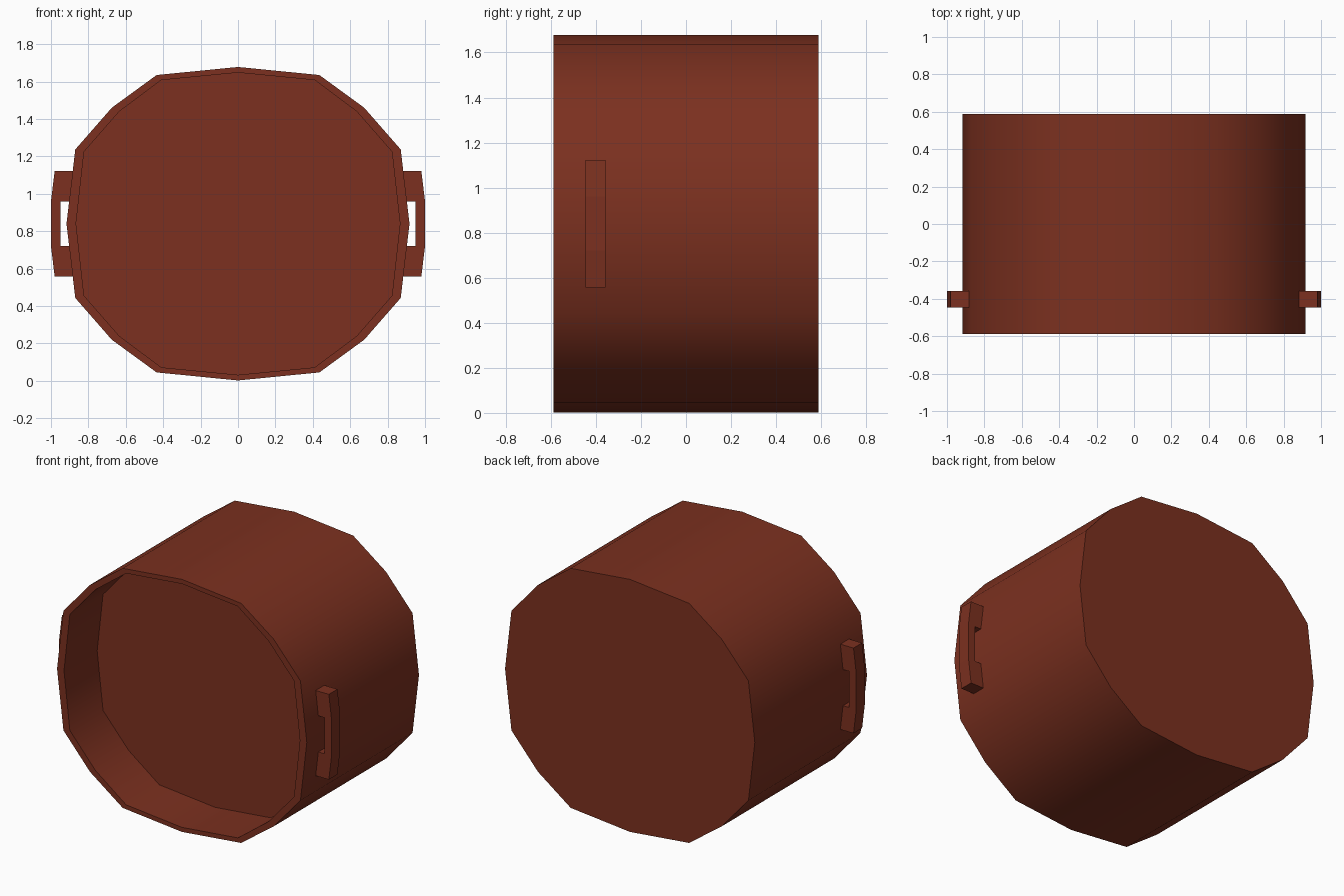
import bpy, bmesh

if "Cube" in bpy.data.objects:
    bpy.data.objects.remove(bpy.data.objects["Cube"])

CENTRE_Z = 0.84
FRONT, FLOOR, BACK = -0.588, -0.24, 0.588

mat = bpy.data.materials.new("red_brown")
mat.diffuse_color = (0.2, 0.03, 0.014, 1)
mat.use_nodes = True
mat.node_tree.nodes["Principled BSDF"].inputs["Base Color"].default_value = mat.diffuse_color


def finish(name, bm):
    bmesh.ops.recalc_face_normals(bm, faces=bm.faces)
    mesh = bpy.data.meshes.new(name)
    bm.to_mesh(mesh)
    bm.free()
    mesh.materials.append(mat)
    obj = bpy.data.objects.new(name, mesh)
    bpy.context.collection.objects.link(obj)
    return obj


def full_outline(quarter):
    """Mirror a top-to-side quarter outline into a closed 16-sided loop."""
    right = quarter + [(x, -z) for x, z in quarter[-2::-1]]
    return right + [(-x, z) for x, z in right[-2:0:-1]]


def ring(bm, outline, y):
    return [bm.verts.new((x, y, z + CENTRE_Z)) for x, z in outline]


def bridge(bm, a, b):
    n = len(a)
    for i in range(n):
        j = (i + 1) % n
        bm.faces.new((a[i], a[j], b[j], b[i]))


# Drum body: outer wall, flat rim and recessed front panel
outer = full_outline([(0, 0.838), (0.435, 0.795), (0.675, 0.62), (0.87, 0.397), (0.917, 0)])
inner = full_outline([(0, 0.808), (0.41, 0.768), (0.635, 0.6), (0.823, 0.385), (0.866, 0)])
bm = bmesh.new()
rings = [ring(bm, outer, BACK), ring(bm, outer, FRONT),
         ring(bm, inner, FRONT), ring(bm, inner, FLOOR)]
for a, b in zip(rings, rings[1:]):
    bridge(bm, a, b)
bm.faces.new(rings[0])
bm.faces.new(rings[-1])
body = finish("drum_body", bm)
bpy.context.view_layer.objects.active = body
body.select_set(True)
bpy.ops.object.shade_smooth_by_angle(angle=0.7)

# Side handles: C-shaped brackets near the open front
half = [(0.87, 0.283), (0.98, 0.283), (1.0, 0.12)]
half_in = [(0.948, 0.12), (0.87, 0.12)]
bracket = (half + [(x, -z) for x, z in half[::-1]]
           + [(x, -z) for x, z in half_in[::-1]] + half_in)
for side, name in ((1, "right_handle"), (-1, "left_handle")):
    bm = bmesh.new()
    profile = [(side * x, z) for x, z in bracket]
    a, b = ring(bm, profile, -0.447), ring(bm, profile, -0.357)
    bridge(bm, a, b)
    bm.faces.new(a)
    bm.faces.new(b)
    finish(name, bm)
